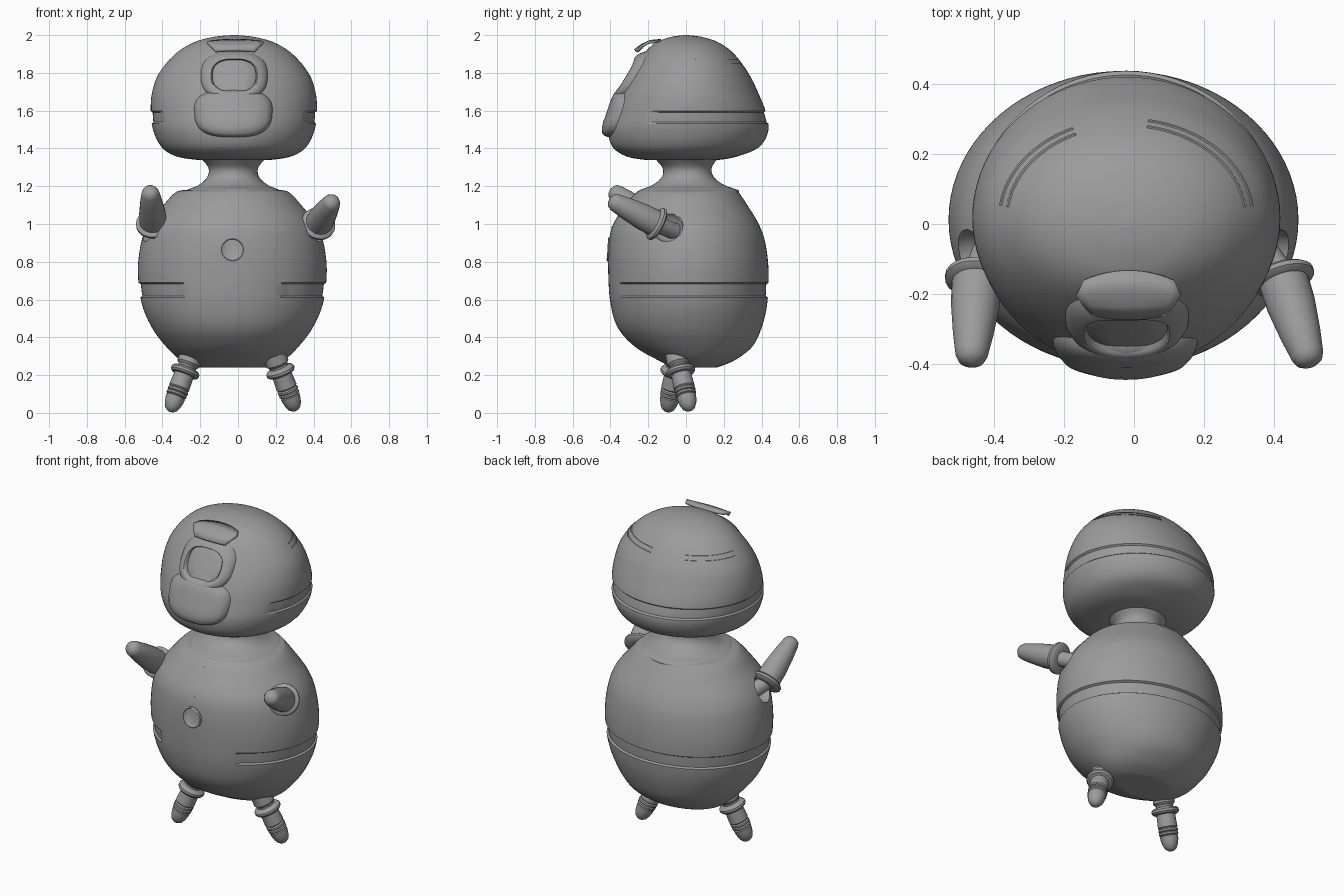
import bpy, bmesh, math
from mathutils import Vector

if "Cube" in bpy.data.objects:
    bpy.data.objects.remove(bpy.data.objects["Cube"])

grey = bpy.data.materials.new("plain grey")
grey.diffuse_color = (0.33, 0.33, 0.33, 1)
grey.use_nodes = True
grey.node_tree.nodes["Principled BSDF"].inputs["Base Color"].default_value = grey.diffuse_color


def finish(bm, name, angle=35):
    bmesh.ops.remove_doubles(bm, verts=bm.verts, dist=0.0002)
    bmesh.ops.recalc_face_normals(bm, faces=bm.faces)
    me = bpy.data.meshes.new(name)
    bm.to_mesh(me)
    bm.free()
    me.materials.append(grey)
    ob = bpy.data.objects.new(name, me)
    bpy.context.collection.objects.link(ob)
    bpy.ops.object.select_all(action='DESELECT')
    ob.select_set(True)
    bpy.context.view_layer.objects.active = ob
    bpy.ops.object.shade_smooth_by_angle(angle=math.radians(angle))
    return ob


def skin(bm, rings, cap=True):
    vs = [[bm.verts.new(p) for p in r] for r in rings]
    n = len(vs[0])
    for a, b in zip(vs, vs[1:]):
        for i in range(n):
            j = (i + 1) % n
            bm.faces.new((a[i], a[j], b[j], b[i]))
    if cap:
        bm.faces.new(vs[0][::-1])
        bm.faces.new(vs[-1])


def smooth_keys(keys, steps=10):
    """Catmull-Rom curve through rows of (z, half width, front y, back y)."""
    out = []
    for i in range(len(keys) - 1):
        p = [keys[max(0, min(len(keys) - 1, i + k))] for k in (-1, 0, 1, 2)]
        for s in range(steps):
            t = s / steps
            out.append([0.5 * (2 * b + (c - a) * t + (2 * a - 5 * b + 4 * c - d) * t * t
                               + (3 * b - a - 3 * c + d) * t ** 3) for a, b, c, d in zip(*p)])
    return out + [list(keys[-1])]


def point(row, cx, ang, off=0.0):
    z, rx, f, b = row
    return Vector((cx + (rx + off) * math.sin(ang), (f + b) / 2 - ((b - f) / 2 + off) * math.cos(ang), z))


def row_at(rows, z):
    for a, b in zip(rows, rows[1:]):
        if a[0] <= z <= b[0] and b[0] > a[0]:
            t = (z - a[0]) / (b[0] - a[0])
            return [p + (q - p) * t for p, q in zip(a, b)]
    return rows[-1]


def front_y(rows, cx, x, z):
    _, rx, f, b = row_at(rows, z)
    u = min(1, abs(x - cx) / rx)
    return (f + b) / 2 - (b - f) / 2 * math.sqrt(1 - u * u)


def shell(name, rows, cx, z0, z1, open_angle, depth, n=80):
    """Rounded shell with a recessed band that stops short of the front."""
    extra = [row_at(rows, z) for z in (z0 - .004, z0 + .004, z1 - .004, z1 + .004)]
    rings = []
    for r in sorted(rows + extra, key=lambda r: r[0]):
        ring = []
        for i in range(n):
            a = 2 * math.pi * i / n
            front = min(a, 2 * math.pi - a)
            inside = z0 < r[0] < z1 and front > open_angle
            ring.append(point(r, cx, a, -depth if inside else 0))
        rings.append(ring)
    bm = bmesh.new()
    skin(bm, rings)
    return finish(bm, name)


def strip(name, rows, cx, z0, z1, a0, a1, off=0.004, n=16):
    """Thin raised line lying on a shell."""
    bm = bmesh.new()
    rings = []
    for i in range(n + 1):
        a = a0 + (a1 - a0) * i / n
        rings.append([point(row_at(rows, z), cx, a, o)
                      for z, o in ((z0, -.004), (z0, off), (z1, off), (z1, -.004))])
    skin(bm, rings)
    finish(bm, name)


def patch(name, rows, cx, centre, size, power, layers, n=48, taper=0.0, cap=True):
    """Rounded plate following a shell's front; layers are (scale, height)."""
    rings = []
    for s, h in layers:
        ring = []
        for i in range(n):
            a = 2 * math.pi * i / n
            c, d = math.cos(a), math.sin(a)
            x = math.copysign(abs(c) ** (2 / power), c)
            z = math.copysign(abs(d) ** (2 / power), d)
            px = centre[0] + s * size[0] * x * (1 - taper * z)
            pz = centre[1] + s * size[1] * z
            ring.append((px, front_y(rows, cx, px, pz) - h, pz))
        rings.append(ring)
    bm = bmesh.new()
    skin(bm, rings, cap)
    return finish(bm, name, 50)


def limb(name, a, b, profile, n=24):
    """Lathe (fraction along the axis, radius) from a to b."""
    a, b = Vector(a), Vector(b)
    q = (b - a).to_track_quat('Z', 'Y')
    length = (b - a).length
    rings = [[a + q @ Vector((r * math.cos(2 * math.pi * i / n), r * math.sin(2 * math.pi * i / n), t * length))
              for i in range(n)] for t, r in profile]
    bm = bmesh.new()
    skin(bm, rings)
    return finish(bm, name)


# Body
BX = -0.03
body_rows = smooth_keys([
    (.24, .10, 0, .14), (.243, .19, -.07, .17), (.28, .275, -.15, .26), (.35, .35, -.27, .35),
    (.45, .425, -.36, .40), (.58, .48, -.40, .43), (.75, .50, -.412, .437), (.90, .483, -.408, .42),
    (1.0, .445, -.385, .385), (1.1, .365, -.32, .325), (1.16, .31, -.27, .285), (1.178, .27, -.24, .27),
    (1.18, .20, -.18, .22)])
body = shell("body", body_rows, BX, .615, .685, math.radians(33), .012)

# Shoulder sockets cut into the body
for side, x in (("left", -.475), ("right", .415)):
    bm = bmesh.new()
    bmesh.ops.create_uvsphere(bm, u_segments=20, v_segments=12, radius=.085)
    bmesh.ops.translate(bm, verts=bm.verts, vec=(x, -.10, .99))
    cutter = finish(bm, side + "_socket_cutter")
    cutter.hide_render = True
    cutter.hide_set(True)
    mod = body.modifiers.new(side + " socket", 'BOOLEAN')
    mod.object = cutter
    mod.operation = 'DIFFERENCE'

# Belly button and chest seam
patch("belly_button", body_rows, BX, (-.03, .865), (.064, .064), 2,
      [(1, -.01), (1, .004), (.9, .008), (.85, .004)], 24)
strip("chest_seam", body_rows, BX, .98, 1.14, -.008, .008, .003, 2)

# Neck
neck_rows = smooth_keys([
    (1.165, .25, -.25, .28), (1.18, .245, -.245, .275), (1.205, .185, -.18, .205), (1.245, .14, -.13, .15),
    (1.29, .13, -.122, .135), (1.33, .155, -.15, .155), (1.37, .20, -.19, .19)], 6)
bm = bmesh.new()
skin(bm, [[point(r, -.025, 2 * math.pi * i / 48) for i in range(48)] for r in neck_rows])
finish(bm, "neck")

# Head
HX = -0.022
head_rows = smooth_keys([
    (1.338, .10, -.12, .10), (1.34, .20, -.22, .18), (1.36, .31, -.32, .28), (1.41, .385, -.39, .39),
    (1.50, .428, -.412, .437), (1.60, .44, -.385, .42), (1.70, .432, -.345, .38), (1.80, .395, -.29, .33),
    (1.90, .31, -.225, .255), (1.96, .215, -.16, .175), (1.99, .11, -.08, .085), (2.0, .012, -.01, .01)])
shell("head", head_rows, HX, 1.535, 1.595, math.radians(60), .010)

# Fine lines on the crown
for i, z in enumerate((1.845, 1.868)):
    strip(f"crown_line_right_{i}", head_rows, HX, z, z + .005, math.radians(97), math.radians(170))
    strip(f"crown_line_left_{i}", head_rows, HX, z, z + .005, math.radians(-97), math.radians(-155))

# Muzzle, eye rim and eye
patch("muzzle", head_rows, HX, (-.025, 1.585), (.205, .125), 2.8,
      [(1.03, -.02), (1, .005), (.95, .02), (.86, .032), (.6, .034), (.3, .034)], taper=-.04)
patch("eye_rim", head_rows, HX, (-.02, 1.785), (.175, .128), 2.6,
      [(1.03, -.02), (1, .006), (.93, .022), (.8, .032), (.70, .032), (.66, .022), (.65, -.02)], cap=False)
patch("eye", head_rows, HX, (-.02, 1.785), (.118, .105), 2.4,
      [(1, -.02), (1, .003), (.95, .009), (.5, .009)], 24)

# Visor plate tilted over the eye
bm = bmesh.new()
rows = []
for v, half in ((0, .105), (.3, .13), (.65, .15), (1, .13)):
    rows.append([(-.015 + half * u, -.275 + .13 * v + (.012 if v == 1 else 0) - .028 * u * u * v + .012 * u * u * (1 - v),
                  1.925 + .055 * v + .015 * math.sin(math.pi * v) - .008 * u * u)
                 for u in [k / 6 - 1 for k in range(13)]])
grid = [[bm.verts.new(p) for p in r] for r in rows]
for a, b in zip(grid, grid[1:]):
    for i in range(12):
        bm.faces.new((a[i], a[i + 1], b[i + 1], b[i]))
visor = finish(bm, "visor")
visor.modifiers.new("thickness", 'SOLIDIFY').thickness = .014

# Arms: thin rod, collar, rounded tapering hand
hand = [(0, .03), (.01, .072), (.3, .07), (.65, .058), (.88, .047), (.95, .038), (.985, .022), (1, .004)]
collar = [(0, .055), (.12, .08), (.35, .092), (.65, .092), (.88, .08), (1, .055)]
for side, root, base, tip in (("left", (-.41, -.06, .96), (-.448, -.155, 1.0), (-.466, -.40, 1.185)),
                              ("right", (.35, -.06, .96), (.425, -.155, 1.0), (.505, -.405, 1.13))):
    d = (Vector(tip) - Vector(base)).normalized()
    limb(side + "_arm_rod", root, base, [(0, .045), (1, .045)], 16)
    limb(side + "_arm_collar", Vector(base) - d * .022, Vector(base) + d * .022, collar)
    limb(side + "_hand", base, tip, hand)

# Legs: hip, collar, ridged shank, rounded foot
leg = [(0, .06), (.16, .062), (.2, .05), (.23, .05), (.25, .07), (.28, .078), (.32, .078), (.35, .07),
       (.36, .053), (.58, .056), (.6, .05), (.62, .056), (.65, .056), (.665, .049), (.68, .055), (.71, .055),
       (.725, .047), (.74, .052), (.80, .05), (.88, .044), (.95, .033), (.985, .018), (1, .003)]
for side, hip, foot in (("left", (-.245, -.04, .31), (-.36, -.10, .005)),
                        ("right", (.19, -.05, .31), (.306, .02, .01))):
    limb(side + "_leg", hip, foot, leg)
